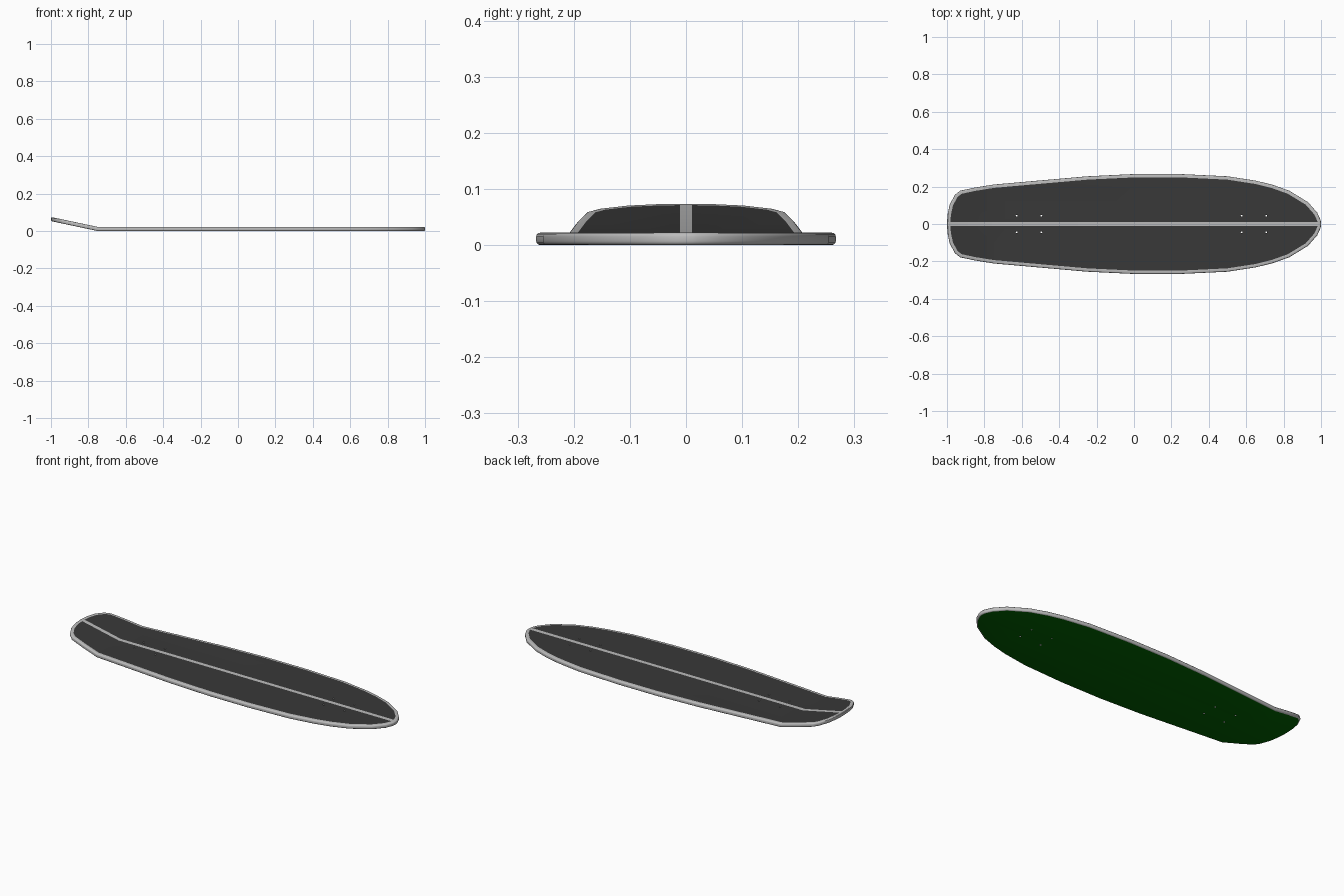
import bpy, bmesh
from mathutils import Vector

if "Cube" in bpy.data.objects:
    bpy.data.objects.remove(bpy.data.objects["Cube"])

THICK, KICK_X, KICK_SLOPE, STRIPE = 0.022, -0.75, 0.212, 0.011


def material(name, color):
    m = bpy.data.materials.new(name)
    m.diffuse_color = color
    m.use_nodes = True
    m.node_tree.nodes["Principled BSDF"].inputs["Base Color"].default_value = m.diffuse_color
    return m


def cut(bm, point, normal):
    geom = bm.verts[:] + bm.edges[:] + bm.faces[:]
    bmesh.ops.bisect_plane(bm, geom=geom, dist=1e-6, plane_co=point, plane_no=normal)


def add_object(name, bm):
    mesh = bpy.data.meshes.new(name)
    bm.to_mesh(mesh)
    bm.free()
    obj = bpy.data.objects.new(name, mesh)
    bpy.context.collection.objects.link(obj)
    return obj


# Deck outline: one side from nose to tail, mirrored across y
half = [(0.998, 0.02), (0.98, 0.06), (0.93, 0.117), (0.83, 0.178), (0.74, 0.21),
        (0.65, 0.232), (0.5, 0.255), (0.25, 0.267), (0.0, 0.267), (-0.25, 0.255),
        (-0.5, 0.233), (-0.75, 0.211), (-0.85, 0.195), (-0.93, 0.178),
        (-0.958, 0.155), (-0.985, 0.105), (-0.997, 0.05)]
outline = [(1.0, 0)] + half + [(-1.0, 0)] + [(x, -y) for x, y in reversed(half)]

bm = bmesh.new()
base = bm.faces.new([bm.verts.new((x, y, 0)) for x, y in outline])
ext = bmesh.ops.extrude_face_region(bm, geom=[base])
for v in ext["geom"]:
    if isinstance(v, bmesh.types.BMVert):
        v.co.z = THICK
bmesh.ops.recalc_face_normals(bm, faces=bm.faces[:])

# Rounded rim
rim = [e for e in bm.edges if abs(e.verts[0].co.z - e.verts[1].co.z) < 1e-6]
bmesh.ops.bevel(bm, geom=rim, offset=0.007, segments=3, profile=0.5, affect='EDGES')
bm.normal_update()

# Dark grip panels, with grey border and centre stripe, and painted underside
top = [f for f in bm.faces if f.normal.z > 0.99]
bottom = [f for f in bm.faces if f.normal.z < -0.99]
bmesh.ops.inset_region(bm, faces=top, thickness=0.011, use_even_offset=True)
for f in top:
    f.material_index = 1
for f in bottom:
    f.material_index = 2
for y in (-STRIPE, STRIPE):
    cut(bm, (0, y, 0), (0, 1, 0))
cut(bm, (KICK_X, 0, 0), (1, 0, 0))
for f in bm.faces:
    if f.material_index == 1 and abs(f.calc_center_median().y) < STRIPE:
        f.material_index = 0

# Kicked-up tail
for v in bm.verts:
    if v.co.x < KICK_X:
        v.co.z += (KICK_X - v.co.x) * KICK_SLOPE

deck = add_object("deck", bm)
for name, color in (("rim_grey", (0.5, 0.5, 0.5, 1)), ("grip_dark", (0.04, 0.04, 0.04, 1)),
                    ("underside_green", (0.0, 0.12, 0.0, 1))):
    deck.data.materials.append(material(name, color))

# Eight mounting holes
bm = bmesh.new()
for x in (-0.628, -0.495, 0.575, 0.707):
    for y in (-0.044, 0.044):
        part = bmesh.ops.create_cone(bm, cap_ends=True, segments=10, radius1=0.005,
                                     radius2=0.005, depth=0.1)
        bmesh.ops.translate(bm, verts=part["verts"], vec=Vector((x, y, 0.01)))
cutter = add_object("hole_cutter", bm)
cutter.hide_render = True

bpy.context.view_layer.objects.active = deck
deck.select_set(True)
mod = deck.modifiers.new("holes", 'BOOLEAN')
mod.operation, mod.solver, mod.object = 'DIFFERENCE', 'EXACT', cutter
bpy.ops.object.modifier_apply(modifier=mod.name)
bpy.data.objects.remove(cutter)
bpy.ops.object.shade_smooth_by_angle(angle=0.6)
